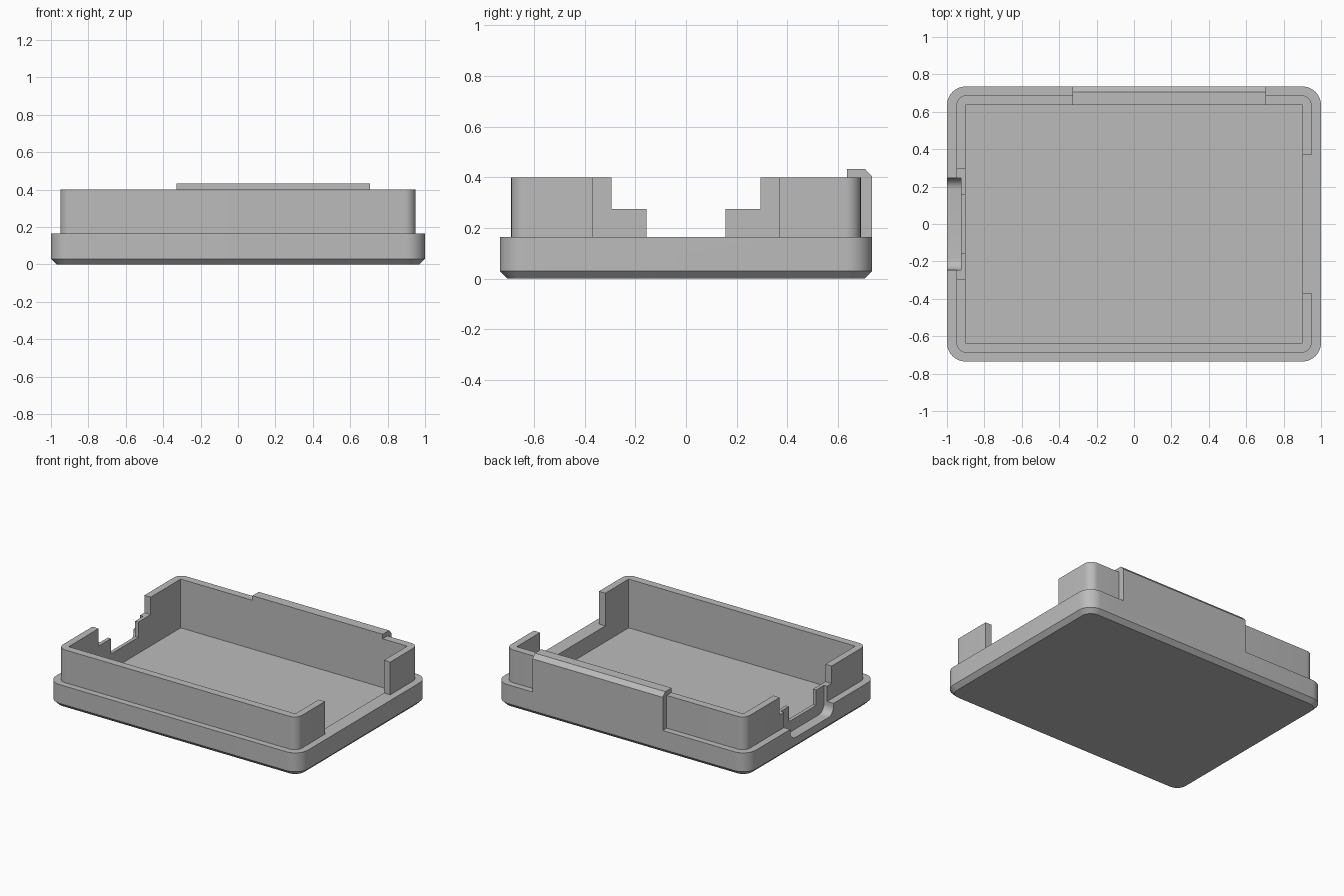
import bpy, bmesh, math
from mathutils import Vector

cube = bpy.data.objects.get("Cube")
if cube:
    bpy.data.objects.remove(cube, do_unlink=True)

grey = bpy.data.materials.new("plain_grey")
grey.use_nodes = True
COLOUR = (0.5, 0.5, 0.5, 1)
grey.diffuse_color = COLOUR
grey.node_tree.nodes["Principled BSDF"].inputs["Base Color"].default_value = COLOUR


def make(name, bm):
    bmesh.ops.recalc_face_normals(bm, faces=bm.faces)
    mesh = bpy.data.meshes.new(name)
    bm.to_mesh(mesh)
    bm.free()
    mesh.materials.append(grey)
    obj = bpy.data.objects.new(name, mesh)
    bpy.context.collection.objects.link(obj)
    return obj


def loft(name, rings):
    """Solid through matching rings of points, capped at both ends."""
    bm = bmesh.new()
    loops = [[bm.verts.new(p) for p in ring] for ring in rings]
    n = len(loops[0])
    for low, high in zip(loops, loops[1:]):
        for i in range(n):
            j = (i + 1) % n
            bm.faces.new((low[i], low[j], high[j], high[i]))
    bm.faces.new(loops[0][::-1])
    bm.faces.new(loops[-1])
    return make(name, bm)


def rounded_rect(hx, hy, r, z, steps=10):
    ring = []
    for k, (sx, sy) in enumerate(((1, 1), (-1, 1), (-1, -1), (1, -1))):
        for s in range(steps + 1):
            a = math.pi / 2 * (k + s / steps)
            ring.append((sx * (hx - r) + r * math.cos(a),
                         sy * (hy - r) + r * math.sin(a), z))
    return ring


def prism(name, profile, x0, x1):
    """Extrude a (y, z) profile along x."""
    return loft(name, [[(x, y, z) for y, z in profile] for x in (x0, x1)])


def box(name, x0, x1, y0, y1, z0, z1):
    return prism(name, [(y0, z0), (y1, z0), (y1, z1), (y0, z1)], x0, x1)


def combine(target, tool, operation):
    mod = target.modifiers.new(operation, "BOOLEAN")
    mod.operation = operation
    mod.solver = "EXACT"
    mod.object = tool
    bpy.context.view_layer.objects.active = target
    bpy.ops.object.modifier_apply(modifier=mod.name)
    bpy.data.objects.remove(tool, do_unlink=True)


RIM, TOP, HIGH = 0.165, 0.4, 0.6

# Outer tray with chamfered underside
case = loft("case_base", [rounded_rect(0.97, 0.705, 0.07, 0),
                          rounded_rect(1, 0.735, 0.1, 0.03),
                          rounded_rect(1, 0.735, 0.1, RIM)])

# Raised inner wall
combine(case, loft("inner_wall", [rounded_rect(0.95, 0.69, 0.06, z)
                                  for z in (0.1, TOP)]), "UNION")

# Thick back tab with a chamfered top edge
tab = [(0.6, 0.1), (0.735, 0.1), (0.735, 0.403), (0.707, 0.433), (0.6, 0.433)]
combine(case, prism("back_tab", tab, -0.33, 0.705), "UNION")

# Hollow interior
combine(case, box("cavity", -0.9, 0.9, -0.635, 0.635, 0.05, HIGH), "DIFFERENCE")

# Wide opening on the left, stepped opening on the right
combine(case, box("left_gap", 0.85, 1.1, -0.37, 0.37, RIM, HIGH), "DIFFERENCE")
for half, floor in ((0.295, 0.275), (0.155, RIM)):
    combine(case, box("right_gap", -1.1, -0.85, -half, half, floor, HIGH), "DIFFERENCE")

# Round-cornered connector recess in the right wall
half, floor, r = 0.245, 0.085, 0.06
recess = [(half, HIGH), (-half, HIGH)]
for side, start in ((-1, math.pi), (1, 1.5 * math.pi)):
    for s in range(9):
        a = start + math.pi / 2 * s / 8
        recess.append((side * (half - r) + r * math.cos(a), floor + r + r * math.sin(a)))
combine(case, prism("connector_recess", recess, -1.1, -0.925), "DIFFERENCE")

# Smooth the rounded corners, keep the edges crisp
bpy.ops.object.select_all(action="DESELECT")
case.select_set(True)
bpy.context.view_layer.objects.active = case
bpy.ops.object.shade_smooth_by_angle(angle=math.radians(30))
